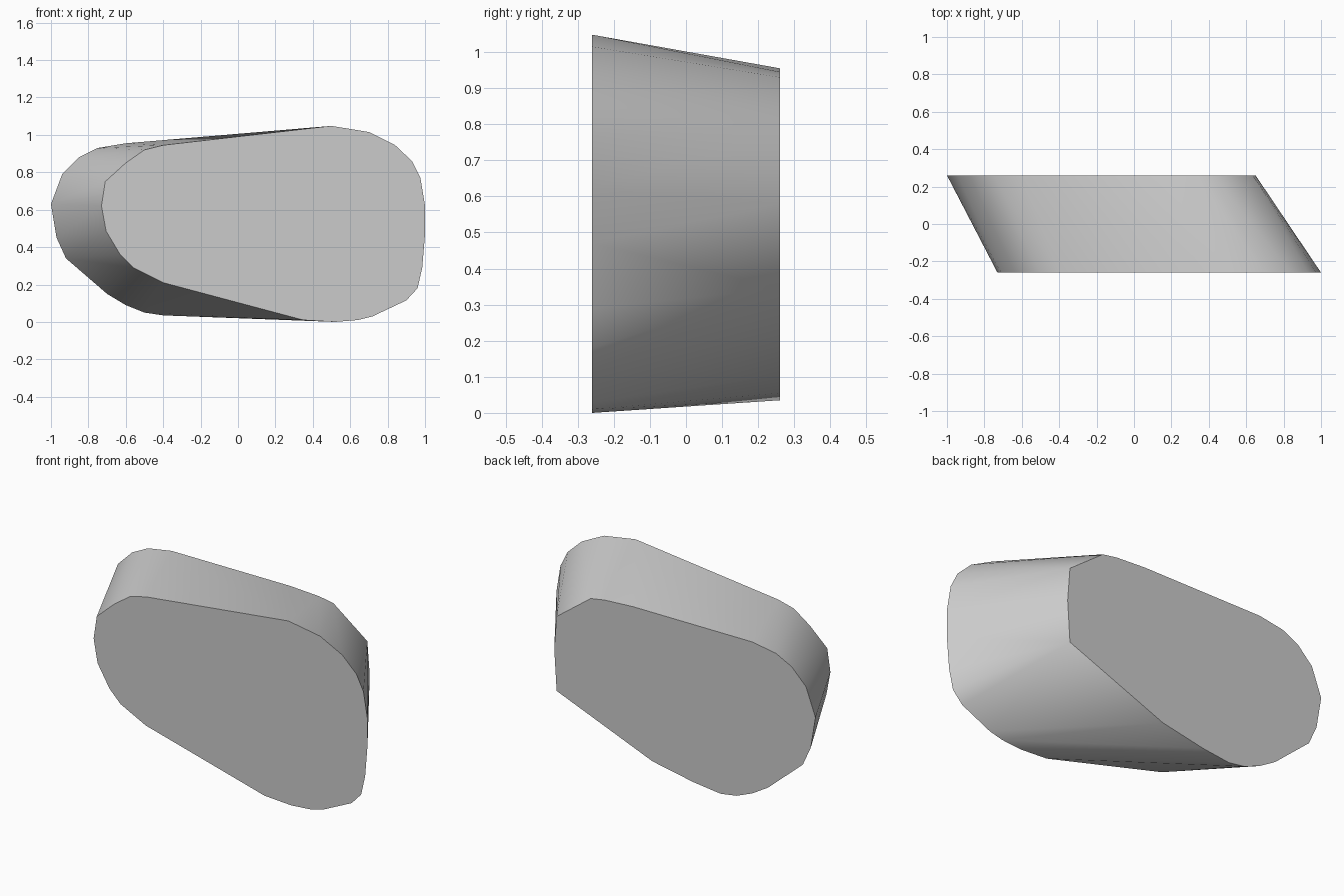
import bpy
import bmesh
import math

default_cube = bpy.data.objects.get("Cube")
if default_cube is not None:
    bpy.data.objects.remove(default_cube, do_unlink=True)

HALF_DEPTH = 0.26

# Outline of the front face as (x, z), clockwise from its highest corner
front_outline = [
    (.5, 1.048), (.7, 1.015), (.84, .945), (.93, .86), (.975, .77),
    (1, .62), (1, .47), (.985, .29), (.96, .18), (.9, .115),
    (.72, .03), (.64, .01), (.52, 0), (.35, .01), (-.4, .21),
    (-.56, .29), (-.63, .36), (-.705, .485), (-.73, .62), (-.71, .75),
    (-.6, .85), (-.5, .92), (-.4, .945),
]

# Outline of the back face, which is shifted sideways
back_outline = [
    (.15, .955), (.33, .945), (.42, .93), (.635, .77), (.65, .58),
    (.635, .345), (.03, .105), (-.23, .055), (-.4, .035), (-.5, .05),
    (-.6, .09), (-.7, .15), (-.92, .34), (-.97, .45), (-1, .63),
    (-.94, .79), (-.85, .88), (-.75, .93), (-.6, .955),
]


def make_material(name, colour):
    material = bpy.data.materials.new(name)
    material.use_nodes = True
    material.diffuse_color = colour
    shader = material.node_tree.nodes["Principled BSDF"]
    shader.inputs["Base Color"].default_value = colour
    shader.inputs["Roughness"].default_value = .8
    return material


def make_skewed_block(name, front, back, half_depth, material):
    """Wrap a tight convex skin around two parallel outlines."""
    bm = bmesh.new()
    for outline, y in ((front, -half_depth), (back, half_depth)):
        for x, z in outline:
            bm.verts.new((x, y, z))
    hull = bmesh.ops.convex_hull(bm, input=bm.verts[:])
    loose = [v for v in hull["geom_interior"] if isinstance(v, bmesh.types.BMVert)]
    bmesh.ops.delete(bm, geom=loose, context="VERTS")

    # Merge the triangles of each flat end into a single face
    for sign in (-1, 1):
        cap = [f for f in bm.faces
               if all(abs(v.co.y - sign * half_depth) < .001 for v in f.verts)]
        bmesh.ops.dissolve_faces(bm, faces=cap)
    bmesh.ops.recalc_face_normals(bm, faces=bm.faces[:])

    mesh = bpy.data.meshes.new(name)
    bm.to_mesh(mesh)
    bm.free()
    mesh.materials.append(material)
    block = bpy.data.objects.new(name, mesh)
    bpy.context.collection.objects.link(block)
    return block


# Rounded stone block with a smooth rim and crisp flat ends
grey = make_material("light_grey", (.6, .6, .6, 1))
stone = make_skewed_block("stone_block", front_outline, back_outline, HALF_DEPTH, grey)

bpy.ops.object.select_all(action="DESELECT")
stone.select_set(True)
bpy.context.view_layer.objects.active = stone
bpy.ops.object.shade_smooth_by_angle(angle=math.radians(30))
